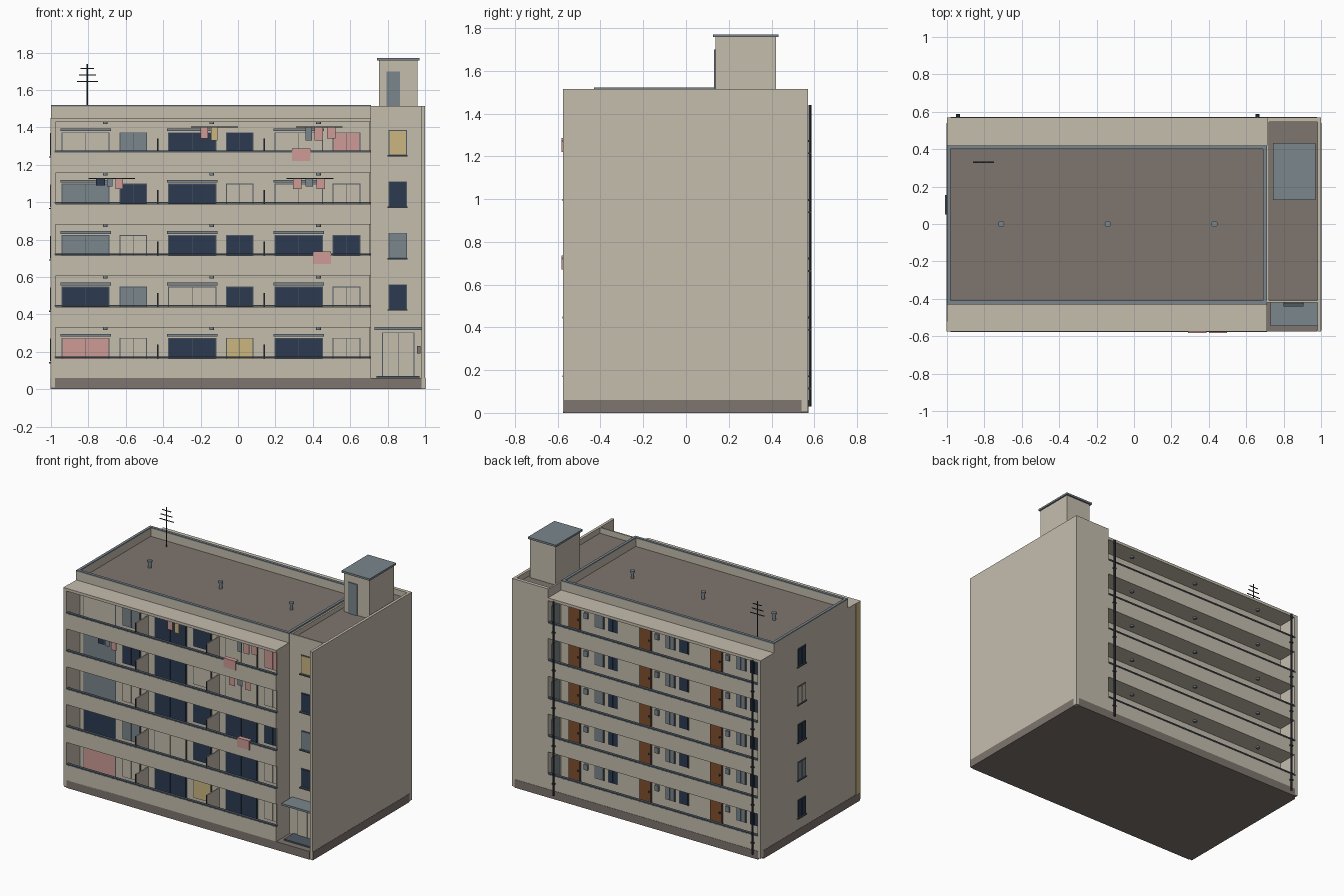
import bpy, bmesh
from mathutils import Matrix, Vector

if "Cube" in bpy.data.objects:
    bpy.data.objects.remove(bpy.data.objects["Cube"], do_unlink=True)


def material(name, *rgb):
    col = [((c / 255 + 0.055) / 1.055) ** 2.4 for c in rgb] + [1]
    m = bpy.data.materials.new(name)
    m.use_nodes = True
    m.diffuse_color = col
    m.node_tree.nodes["Principled BSDF"].inputs["Base Color"].default_value = col
    return m


WALL = material("beige_render", 197, 189, 174)
BROWN = material("taupe_base", 126, 117, 110)
GREY = material("blue_grey", 122, 134, 140)
TRIM = material("slate_trim", 78, 90, 100)
NAVY = material("navy_glass", 44, 58, 80)
PINK = material("pink_cloth", 205, 155, 150)
YELLOW = material("yellow_cloth", 202, 182, 128)
DOOR = material("door_brown", 128, 78, 46)
IRON = material("dark_iron", 52, 56, 62)


def finish(name, bm, mat):
    me = bpy.data.meshes.new(name)
    bm.to_mesh(me)
    bm.free()
    me.materials.append(mat)
    ob = bpy.data.objects.new(name, me)
    bpy.context.collection.objects.link(ob)
    return ob


def boxes(name, mat, *specs):
    """One object made of boxes, each given as x0, x1, y0, y1, z0, z1."""
    bm = bmesh.new()
    for x0, x1, y0, y1, z0, z1 in specs:
        size = Matrix.Diagonal((x1 - x0, y1 - y0, z1 - z0, 1))
        mid = Vector((x0 + x1, y0 + y1, z0 + z1)) / 2
        bmesh.ops.create_cube(bm, size=1, matrix=Matrix.Translation(mid) @ size)
    return finish(name, bm, mat)


def posts(name, mat, *specs, sides=12):
    """Upright cylinders, each given as x, y, radius, z0, z1."""
    bm = bmesh.new()
    for x, y, r, z0, z1 in specs:
        bmesh.ops.create_cone(bm, cap_ends=True, segments=sides, radius1=r, radius2=r,
                              depth=z1 - z0, matrix=Matrix.Translation((x, y, (z0 + z1) / 2)))
    return finish(name, bm, mat)


def window(name, x0, x1, y, z0, z1, pane, out, panes=2):
    """Framed window on a wall at y; out is -1 for the front, 1 for the back."""
    def span(depth):
        return sorted((y, y + out * depth))
    e = 0.004
    boxes(name + "_frame", TRIM, (x0 - e, x1 + e, *span(0.004), z0 - e, z1 + e))
    w = (x1 - x0) / panes
    boxes(name + "_panes", pane, *[(x0 + w * i + e / 3, x0 + w * (i + 1) - e / 3, *span(0.008), z0, z1)
                                   for i in range(panes)])


FLOORS = [0.06 + 0.275 * i for i in range(5)]
END = 0.71          # where the flats meet the stair tower
WING = 0.42         # recessed wall lines
EDGE = 0.575        # outer faces

# Base, main block and outer walls
boxes("plinth", BROWN, (-0.978, 0.978, -EDGE, 0.572, 0, 0.06), (-1.002, 1.002, -0.57, 0.54, 0, 0.06))
boxes("main_block", WALL, (-0.98, END, -WING, WING, 0.01, 1.45))
boxes("left_wall", WALL, (-1, -0.975, -EDGE, 0.57, 0.01, 1.45))
boxes("left_corner_strip", YELLOW, (-1.003, -1, -EDGE, -0.52, 0.06, 1.45))
boxes("right_wall", WALL, (0.98, 1, -EDGE, 0.57, 0.005, 1.515))

# Stair tower with its own parapet
boxes("stair_tower", WALL, (END, 0.98, -WING, 0.57, 0.01, 1.47))
boxes("tower_parapet", WALL, (END, 0.98, -WING, -0.41, 1.47, 1.515), (END, 0.98, 0.545, 0.57, 1.47, 1.515),
      (END, 0.722, -0.41, 0.545, 1.47, 1.51))
boxes("tower_roof", BROWN, (0.722, 0.98, -0.41, 0.545, 1.468, 1.474))

# Main roof, parapet and metal coping
def ring(t, z0, z1):
    return [(-1, END, -0.43, t - 0.43, z0, z1), (-1, END, WING - t, WING, z0, z1),
            (-1, t - 1, t - 0.43, WING - t, z0, z1), (END - t, END, t - 0.43, WING - t, z0, z1)]


boxes("main_roof", BROWN, (-0.985, END - 0.01, -WING, 0.41, 1.445, 1.453))
boxes("roof_parapet", WALL, *ring(0.016, 1.45, 1.512))
boxes("parapet_coping", GREY, *ring(0.02, 1.512, 1.521))

# Balconies in front and access galleries behind
for side, s in (("balcony", -1), ("gallery", 1)):
    def strip(a, b, z0, z1, x0=-0.98, x1=END):
        return (x0, x1, *sorted((s * a, s * b)), z0, z1)
    out = 0.575 if s < 0 else 0.57
    boxes(side + "_slabs", WALL, *[strip(WING, out - 0.01, f - 0.005, f + 0.012) for f in FLOORS])
    boxes(side + "_parapets", WALL, *[strip(out - 0.016, out, f - 0.005, f + 0.105) for f in FLOORS])
    boxes(side + "_rails", TRIM, *[strip(out - 0.018, out + 0.003, f + 0.107, f + 0.116) for f in FLOORS])
    boxes(side + "_roof", WALL, strip(WING, out, 1.43, 1.45, x0=-1))
    posts(side + "_ceiling_lamps", GREY, *[(x, s * 0.49, 0.013, f + 0.258, f + 0.27)
                                          for f in FLOORS for x in (-0.71, -0.14, 0.43)])

boxes("balcony_dividers", WALL, *[(x - 0.004, x + 0.004, -0.56, -WING, f, f + 0.18)
                                  for f in FLOORS for x in (-0.43, 0.14)])
boxes("divider_edges", IRON, *[(x - 0.004, x + 0.004, -0.564, -0.56, f + 0.1, f + 0.18)
                               for f in FLOORS for x in (-0.43, 0.14)])
boxes("balcony_end_wall", WALL, (END - 0.01, END, -0.565, -WING, 0.06, 1.43))

# Balcony windows: one letter per window, left to right, per floor
CODE = dict(p=PINK, w=WALL, n=NAVY, y=YELLOW, g=GREY)
for f, row in zip(FLOORS, ("pwnynw", "ngwnnw", "gwnnnn", "gnnwww", "wgnnwp")):
    for flat in range(3):
        x = -0.94 + 0.57 * flat
        window("balcony_door", x, x + 0.25, -WING, f + 0.016, f + 0.21, CODE[row[2 * flat]], -1)
        window("balcony_window", x + 0.31, x + 0.45, -WING, f + 0.06, f + 0.21, CODE[row[2 * flat + 1]], -1)
boxes("shutter_boxes", GREY, *[(x, x + 0.27, -0.46, -WING, f + 0.221, f + 0.235)
                               for f in FLOORS for x in (-0.95, -0.38, 0.19)])

# Laundry: x, width, colour, height per balcony line
LINES = {4: ((-0.2, 0.04, PINK, 0.06), (-0.145, 0.035, YELLOW, 0.07), (0.36, 0.035, GREY, 0.07),
             (0.41, 0.045, PINK, 0.07), (0.475, 0.045, PINK, 0.06)),
         3: ((-0.76, 0.05, NAVY, 0.035), (-0.7, 0.03, GREY, 0.04), (-0.655, 0.04, PINK, 0.055),
             (0.295, 0.045, PINK, 0.055), (0.36, 0.04, GREY, 0.04), (0.42, 0.045, PINK, 0.055))}
for level, items in LINES.items():
    top = FLOORS[level] + 0.24
    for x, w, mat, drop in items:
        boxes("hanging_cloth", mat, (x, x + w, -0.522, -0.518, top - drop, top))
    starts = (-0.25, 0.31) if level == 4 else (-0.8, 0.26)
    boxes("drying_poles", IRON, *[(x, x + 0.25, -0.522, -0.518, top, top + 0.004) for x in starts])
for x, z in ((0.29, 1.22), (0.4, 0.67)):
    boxes("airing_blanket", PINK, (x, x + 0.098, -0.582, -EDGE, z, z + 0.066),
          (x, x + 0.098, -0.582, -0.55, z + 0.062, z + 0.066))

# Tower windows and entrance
for f, mat in zip(FLOORS[1:], (NAVY, GREY, NAVY, YELLOW)):
    window("stair_window", 0.808, 0.9, -WING, f + 0.095, f + 0.222, mat, -1, 1)
    boxes("stair_sill", TRIM, (0.8, 0.907, -0.44, -WING, f + 0.085, f + 0.092))
window("entrance", 0.775, 0.94, -WING, 0.07, 0.3, WALL, -1)
boxes("entrance_canopy", GREY, (0.73, 0.98, -0.545, -WING, 0.318, 0.332))
boxes("entrance_step", TRIM, (0.74, 0.97, -0.53, -WING, 0.058, 0.07))
boxes("entry_buzzer", BROWN, (0.957, 0.977, -0.43, -WING, 0.19, 0.23))

# Gallery doors, windows and meter boxes
for f in FLOORS:
    for x in (0.6, 0.03, -0.54):
        boxes("flat_door_frame", TRIM, (x - 0.05, x + 0.05, WING, 0.424, f + 0.012, f + 0.222))
        boxes("flat_door", DOOR, (x - 0.045, x + 0.045, WING, 0.429, f + 0.012, f + 0.217))
        boxes("door_handle", IRON, (x - 0.036, x - 0.028, WING, 0.436, f + 0.11, f + 0.122))
        boxes("meter_box", GREY, (x - 0.11, x - 0.08, WING, 0.434, f + 0.14, f + 0.18))
        for c, mat in ((0.2, GREY), (0.31, NAVY)):
            window("gallery_window", x - c - 0.035, x - c + 0.035, WING, f + 0.1, f + 0.2, mat, 1)
    boxes("stair_door", GREY, (END - 0.006, END, 0.45, 0.53, f + 0.012, f + 0.215))

# Windows on the left side wall
for f, mat in zip(FLOORS, (NAVY, GREY, NAVY, WALL, NAVY)):
    boxes("side_window_frame", TRIM, (-1.003, -1, 0.055, 0.15, f + 0.085, f + 0.215))
    boxes("side_window_panes", mat, (-1.006, -1, 0.06, 0.101, f + 0.09, f + 0.21),
          (-1.006, -1, 0.104, 0.145, f + 0.09, f + 0.21))
    boxes("side_window_sill", TRIM, (-1.01, -1, 0.05, 0.155, f + 0.078, f + 0.085))

# Rain pipes with brackets
posts("rain_pipes", IRON, *[(x, 0.579, 0.007, 0.03, 1.44) for x in (-0.94, 0.66)], sides=8)
boxes("pipe_brackets", IRON, *[(x - 0.011, x + 0.011, 0.568, 0.587, f + 0.05, f + 0.058)
                               for f in FLOORS for x in (-0.94, 0.66)])

# Roof house, vents and aerial
boxes("roof_house", WALL, (0.755, 0.96, 0.137, 0.42, 1.47, 1.757))
boxes("roof_house_cap", GREY, (0.743, 0.97, 0.127, 0.432, 1.757, 1.771))
boxes("roof_house_door", GREY, (0.795, 0.865, 0.13, 0.137, 1.474, 1.7))
vents = (-0.71, -0.14, 0.43)
posts("roof_vents", GREY, *[(x, 0, 0.011, 1.45, 1.495) for x in vents])
posts("vent_caps", GREY, *[(x, 0, 0.017, 1.495, 1.508) for x in vents])
posts("aerial_mast", IRON, (-0.805, 0.33, 0.004, 1.45, 1.74), sides=8)
boxes("aerial_bars", IRON, *[(-0.805 - w, -0.805 + w, 0.327, 0.333, z - 0.002, z + 0.002)
                             for w, z in ((0.036, 1.715), (0.046, 1.68), (0.056, 1.645))])
